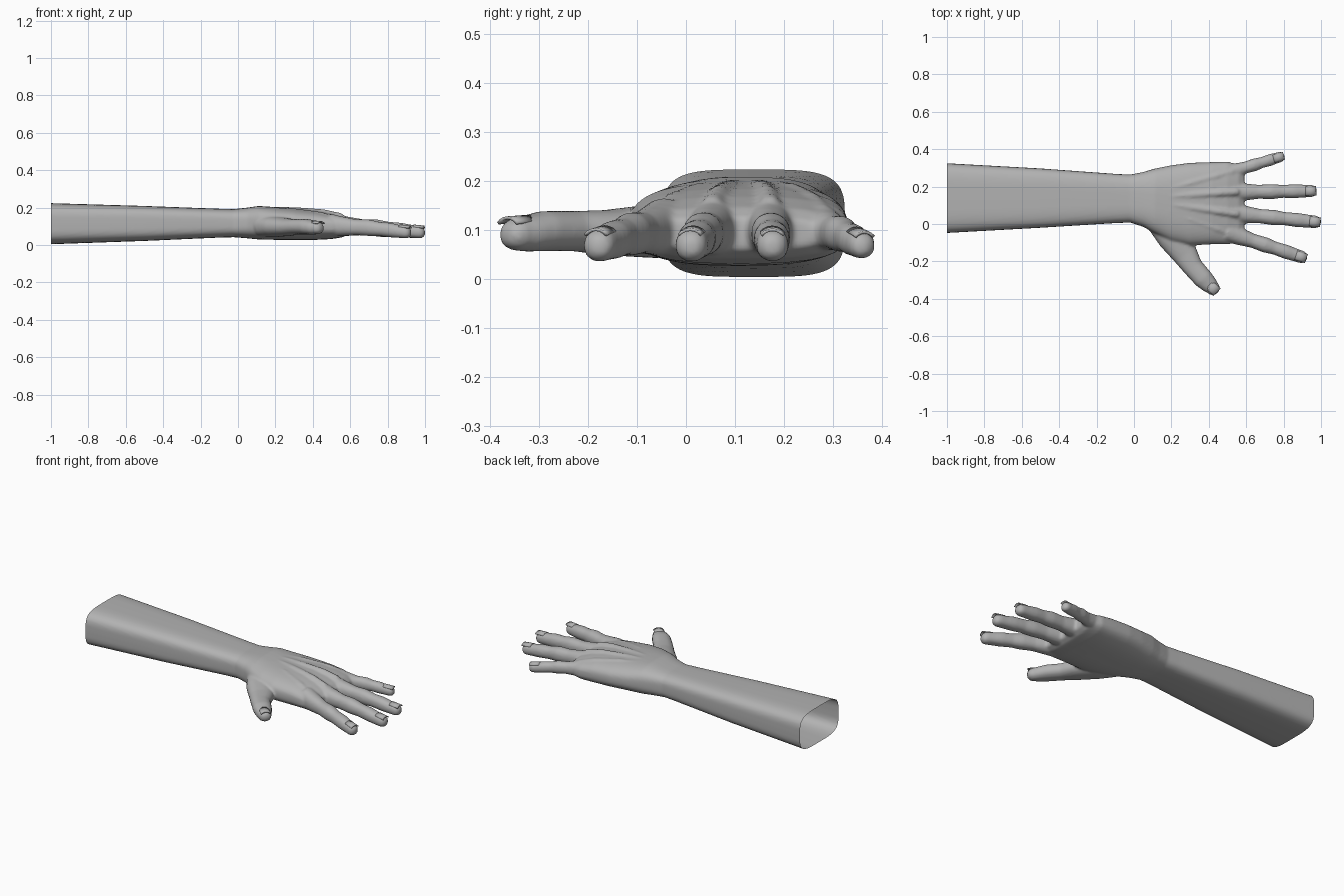
import bpy, bmesh, math
from mathutils import Vector

if "Cube" in bpy.data.objects:
    bpy.data.objects.remove(bpy.data.objects["Cube"])

skin = bpy.data.materials.new("skin_grey")
skin.diffuse_color = (0.45, 0.45, 0.45, 1)
skin.use_nodes = True
skin.node_tree.nodes["Principled BSDF"].inputs["Base Color"].default_value = skin.diffuse_color


def power(v, e):
    return math.copysign(abs(v) ** e, v)


def loft(bm, rings):
    """Closed skin through a list of rings (lists of points)."""
    loops = [[bm.verts.new(p) for p in r] for r in rings]
    n = len(loops[0])
    for a, b in zip(loops, loops[1:]):
        for i in range(n):
            bm.faces.new((a[i], a[(i + 1) % n], b[(i + 1) % n], b[i]))
    bm.faces.new(loops[0][::-1])
    bm.faces.new(loops[-1])


def ring(c, side, hw, hh, e=1.0, n=32):
    out = []
    for i in range(n):
        a = 2 * math.pi * i / n
        out.append(c + side * hw * power(math.cos(a), e) + Vector((0, 0, hh * power(math.sin(a), e))))
    return out


def side_of(d):
    return Vector((-d.y, d.x, 0)).normalized()


def limb(bm, stations):
    """Tube along (x, y, z, half width, half height) stations with a domed tip."""
    pts = [Vector(s[:3]) for s in stations]
    rings = []
    for i, s in enumerate(stations[:-1]):
        d = pts[i + 1] - pts[max(i - 1, 0)]
        rings.append(ring(pts[i], side_of(d), s[3], s[4], 0.9))
    d = (pts[-1] - pts[-2]).normalized()
    hw, hh = stations[-1][3:]
    for k in range(6):
        a = k * math.radians(82) / 5
        rings.append(ring(pts[-1] - d * hw * (1 - math.sin(a)), side_of(d),
                          hw * math.cos(a) ** 0.8, hh * math.cos(a) ** 0.8, 0.9))
    loft(bm, rings)


def finish(bm, name):
    bmesh.ops.recalc_face_normals(bm, faces=bm.faces)
    me = bpy.data.meshes.new(name)
    bm.to_mesh(me)
    bm.free()
    me.materials.append(skin)
    ob = bpy.data.objects.new(name, me)
    bpy.context.collection.objects.link(ob)
    bpy.context.view_layer.objects.active = ob
    return ob


bm = bmesh.new()

# forearm and palm: x, y min, y max, z min, z max, squareness
body = [(-1.04, -0.05, 0.327, 0.003, 0.225, 0.5), (-0.5, -0.02, 0.297, 0.022, 0.209, 0.52),
        (-0.1, 0.005, 0.268, 0.04, 0.194, 0.58), (-0.02, 0.008, 0.264, 0.042, 0.192, 0.6),
        (0.05, -0.015, 0.278, 0.036, 0.2, 0.65), (0.11, -0.05, 0.296, 0.03, 0.209, 0.7),
        (0.2, -0.095, 0.314, 0.028, 0.203, 0.75), (0.3, -0.115, 0.327, 0.027, 0.196, 0.75),
        (0.42, -0.108, 0.331, 0.028, 0.184, 0.72), (0.5, -0.108, 0.333, 0.032, 0.168, 0.7),
        (0.56, -0.1, 0.318, 0.042, 0.147, 0.7), (0.59, -0.07, 0.28, 0.06, 0.125, 0.7)]
loft(bm, [ring(Vector((x, (a + b) / 2, (c + d) / 2)), Vector((0, 1, 0)), (b - a) / 2, (d - c) / 2, e, 48)
          for x, a, b, c, d, e in body])

# fingers: knuckle xy, tip xy, thickness factor
fingers = {"little": ((0.50, 0.272), (0.805, 0.366), 0.85),
           "ring": ((0.52, 0.17), (0.978, 0.177), 1.0),
           "middle": ((0.52, 0.058), (1.0, 0.008), 1.02),
           "index": ((0.50, -0.045), (0.925, -0.186), 1.02)}
# fraction along finger, z, half width, half height
shape = [(0.0, 0.105, 0.05, 0.06), (0.15, 0.1, 0.046, 0.05), (0.32, 0.095, 0.037, 0.041),
         (0.48, 0.092, 0.040, 0.043), (0.6, 0.086, 0.034, 0.037), (0.74, 0.08, 0.037, 0.038),
         (0.85, 0.073, 0.034, 0.034), (1.0, 0.066, 0.033, 0.033)]
tips = {}
for name, (a, b, k) in fingers.items():
    a, b = Vector(a), Vector(b)
    st = [(*a.lerp(b, t), z, w * k, h * k) for t, z, w, h in shape]
    limb(bm, st)
    tips[name] = st[-2:]
    # tendon ridge on the back of the hand
    w = Vector((0.12, 0.13 + 0.25 * (a.y - 0.12)))
    p = [w.lerp(a, t) for t in (0, 0.5, 0.85, 1.12)]
    drop = 0.014 if name in ("index", "little") else 0
    limb(bm, [(*q, z - drop * i / 2, 0.02, 0.022)
              for i, (q, z) in enumerate(zip(p, (0.183, 0.18, 0.169, 0.145)))])

# thumb
thumb = [(0.13, 0.0, 0.1, 0.06, 0.055), (0.2, -0.065, 0.098, 0.08, 0.055), (0.275, -0.165, 0.095, 0.068, 0.046),
         (0.315, -0.23, 0.098, 0.055, 0.041), (0.37, -0.292, 0.098, 0.053, 0.041),
         (0.405, -0.327, 0.093, 0.045, 0.037), (0.447, -0.368, 0.09, 0.038, 0.034)]
limb(bm, thumb)
tips["thumb"] = thumb[-2:]

# fuse everything into one smooth skin
arm = finish(bm, "arm_and_hand")
m = arm.modifiers.new("fuse", 'REMESH')
m.mode = 'VOXEL'
m.voxel_size = 0.0075
m = arm.modifiers.new("soften", 'SMOOTH')
m.factor = 0.5
m.iterations = 5
for mod in ("fuse", "soften"):
    bpy.ops.object.modifier_apply(modifier=mod)

# cut the elbow end open
bm = bmesh.new()
bm.from_mesh(arm.data)
bmesh.ops.bisect_plane(bm, geom=bm.verts[:] + bm.edges[:] + bm.faces[:], plane_co=(-1, 0, 0),
                       plane_no=(-1, 0, 0), clear_outer=True)
for f in bm.faces:
    f.smooth = True
    f.material_index = 0
bm.to_mesh(arm.data)
bm.free()

# finger nails: thin curved plates
for name, (s, e) in tips.items():
    d = (Vector(e[:3]) - Vector(s[:3])).normalized()
    n = side_of(d)
    bm = bmesh.new()
    rows = []
    for back in (0.062, 0.03, 0.004):
        c = Vector(e[:3]) - d * back
        row = []
        for i in range(7):
            a = math.radians(-48 + 16 * i)
            row.append(bm.verts.new(c + n * e[3] * 0.95 * math.sin(a) + Vector((0, 0, e[4] * math.cos(a) + 0.001))))
        rows.append(row)
    for p, q in zip(rows, rows[1:]):
        for i in range(6):
            bm.faces.new((p[i], p[i + 1], q[i + 1], q[i]))
    nail = finish(bm, name + "_nail")
    for f in nail.data.polygons:
        f.use_smooth = True
    m = nail.modifiers.new("thickness", 'SOLIDIFY')
    m.thickness = 0.006
    m.offset = 0
    nail.select_set(True)
    bpy.ops.object.shade_smooth_by_angle(angle=math.radians(40))
    nail.select_set(False)
